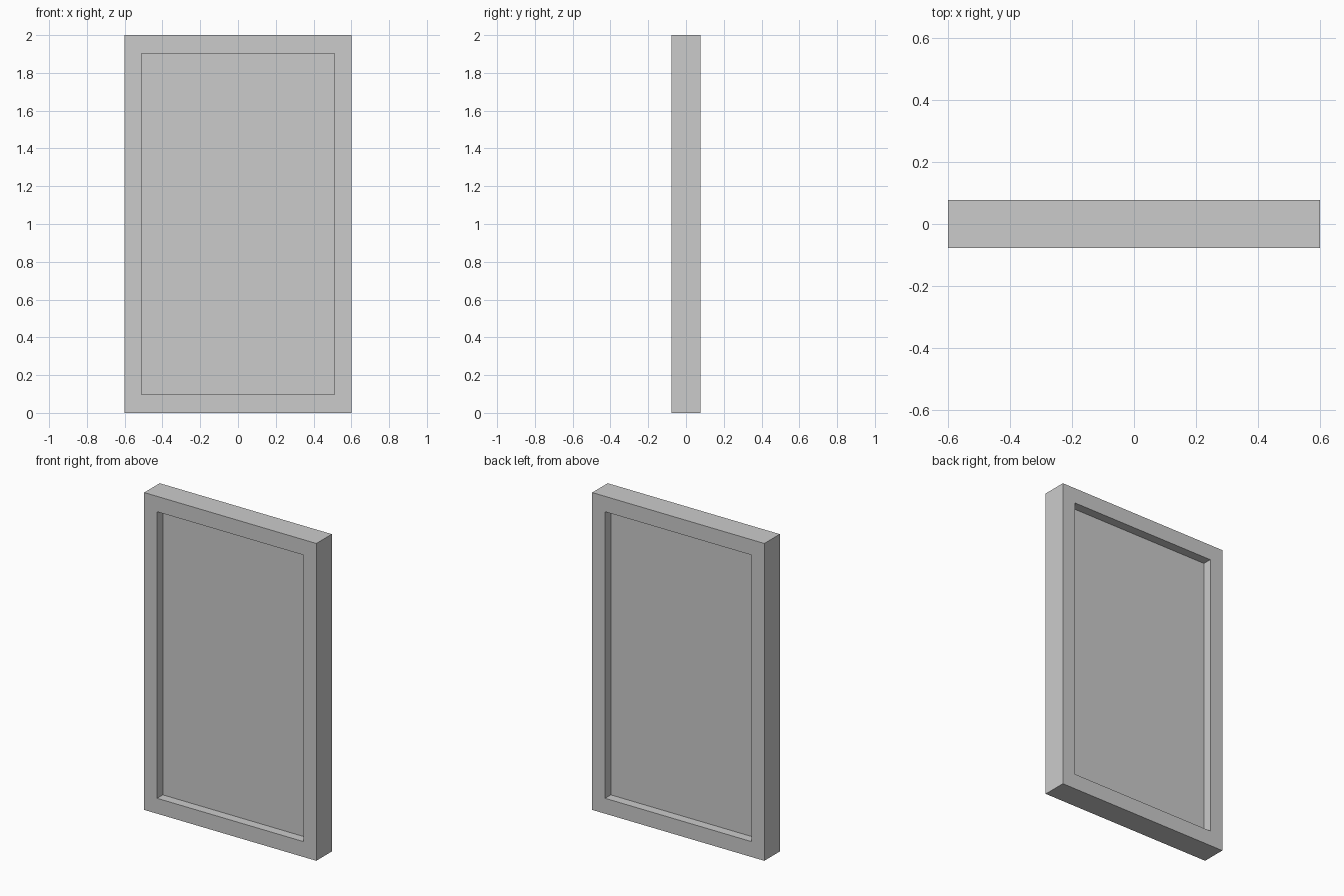
import bpy, bmesh

if "Cube" in bpy.data.objects:
    bpy.data.objects.remove(bpy.data.objects["Cube"])

HALF_W, HEIGHT, HALF_D = 0.60, 2.0, 0.077      # outer frame
OPEN_X, OPEN_Z0, OPEN_Z1 = 0.51, 0.097, 1.903  # opening
PANEL_HALF_D = 0.02


def make_object(name, bm):
    bmesh.ops.recalc_face_normals(bm, faces=bm.faces)
    mesh = bpy.data.meshes.new(name)
    bm.to_mesh(mesh)
    bm.free()
    obj = bpy.data.objects.new(name, mesh)
    bpy.context.collection.objects.link(obj)
    return obj


def rectangle(bm, half_x, z0, z1, y):
    corners = ((-half_x, z0), (half_x, z0), (half_x, z1), (-half_x, z1))
    return [bm.verts.new((x, y, z)) for x, z in corners]


# Frame: four rectangular rings joined into a mitred closed border
bm = bmesh.new()
outer = (HALF_W, 0.0, HEIGHT)
inner = (OPEN_X, OPEN_Z0, OPEN_Z1)
rings = [rectangle(bm, *size, y) for size, y in
         ((outer, -HALF_D), (outer, HALF_D), (inner, HALF_D), (inner, -HALF_D))]
for i in range(4):
    a, b = rings[i], rings[(i + 1) % 4]
    for k in range(4):
        n = (k + 1) % 4
        bm.faces.new((a[k], a[n], b[n], b[k]))
make_object("frame", bm)

# Panel: thin sheet filling the opening, recessed equally on both sides
bm = bmesh.new()
bmesh.ops.create_cube(bm, size=1.0)
bmesh.ops.scale(bm, vec=(2 * OPEN_X, 2 * PANEL_HALF_D, OPEN_Z1 - OPEN_Z0), verts=bm.verts)
bmesh.ops.translate(bm, vec=(0, 0, (OPEN_Z0 + OPEN_Z1) / 2), verts=bm.verts)
make_object("panel", bm)
